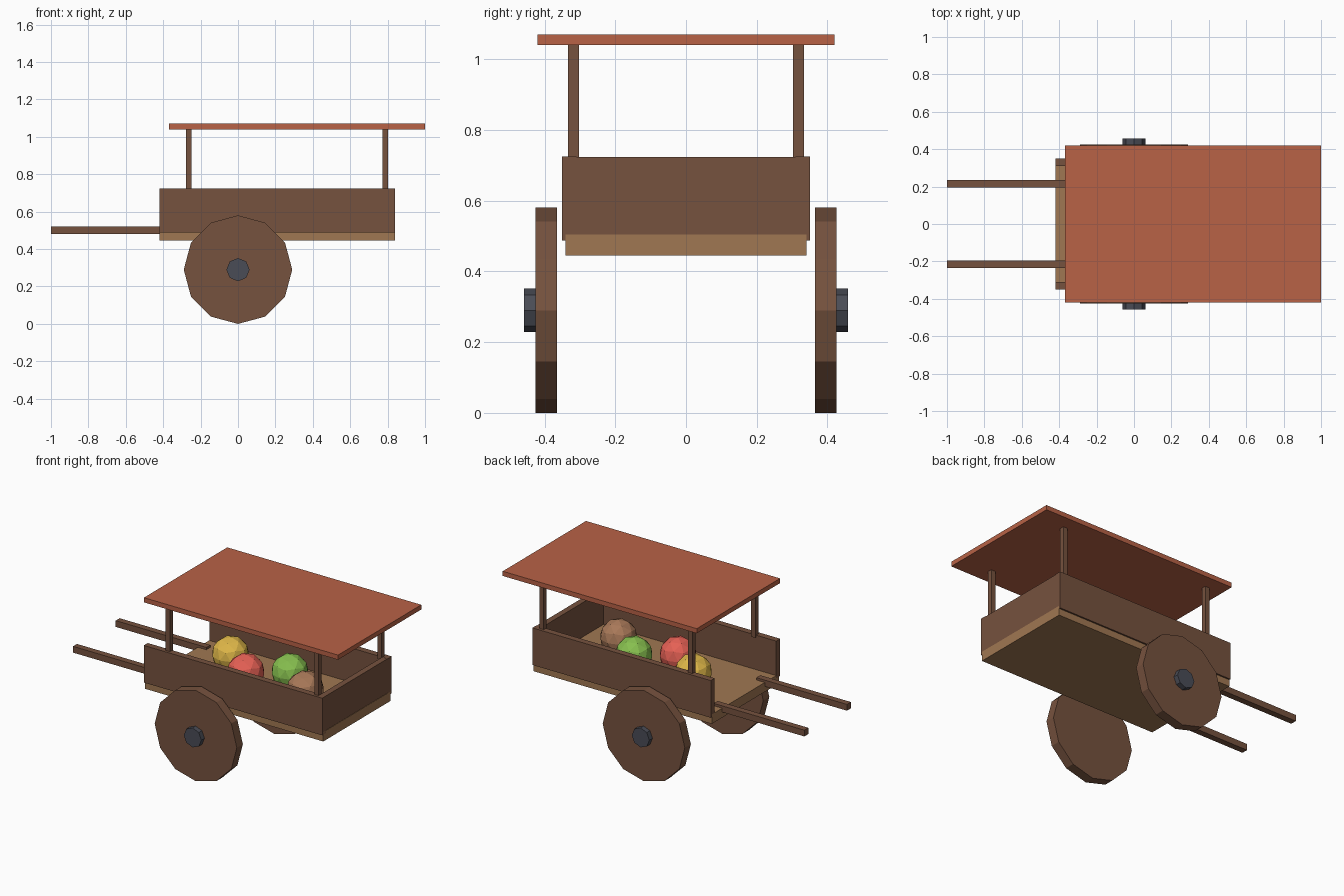
import bpy
import math

if "Cube" in bpy.data.objects:
    bpy.data.objects.remove(bpy.data.objects["Cube"], do_unlink=True)


def material(name, rgb):
    """Make a flat material from display values 0-255."""
    linear = [((c / 255 + 0.055) / 1.055) ** 2.4 for c in rgb] + [1.0]
    mat = bpy.data.materials.new(name)
    mat.use_nodes = True
    mat.diffuse_color = linear
    bsdf = mat.node_tree.nodes["Principled BSDF"]
    bsdf.inputs["Base Color"].default_value = linear
    bsdf.inputs["Roughness"].default_value = 0.9
    return mat


dark_wood = material("dark wood", (118, 82, 62))
light_wood = material("light wood", (160, 119, 82))
canopy_red = material("canopy red", (184, 98, 70))
iron = material("iron", (74, 76, 86))
fruit_colors = {
    "yellow": material("yellow fruit", (222, 182, 72)),
    "red": material("red fruit", (228, 96, 84)),
    "green": material("green fruit", (134, 190, 78)),
    "brown": material("brown fruit", (168, 120, 88)),
}


def finish(name, mat):
    obj = bpy.context.object
    obj.name = name
    obj.data.materials.append(mat)
    return obj


def box(name, xs, ys, zs, mat):
    """Box given by its extent along each axis."""
    spans = (xs, ys, zs)
    bpy.ops.mesh.primitive_cube_add(size=1, location=[sum(s) / 2 for s in spans])
    bpy.context.object.scale = [abs(s[1] - s[0]) for s in spans]
    bpy.ops.object.transform_apply(location=False, rotation=False, scale=True)
    return finish(name, mat)


def disc(name, sides, radius, ys, mat):
    """Faceted disc around the axle line, with a corner at the top."""
    bpy.ops.mesh.primitive_cylinder_add(
        vertices=sides, radius=radius, depth=abs(ys[1] - ys[0]),
        location=(0, sum(ys) / 2, 0.29), rotation=(math.pi / 2, 0, 0))
    return finish(name, mat)


# Cart body, open at the handle end
box("bed", (-0.42, 0.84), (-0.34, 0.34), (0.445, 0.505), light_wood)
box("end_board", (0.80, 0.838), (-0.345, 0.345), (0.505, 0.724), dark_wood)

# Canopy
box("canopy", (-0.37, 1.0), (-0.42, 0.42), (1.04, 1.07), canopy_red)

# Parts found on both sides
for side, s in (("left", 1), ("right", -1)):
    box(f"side_board_{side}", (-0.42, 0.84), (s * 0.31, s * 0.35), (0.488, 0.725), dark_wood)
    box(f"handle_{side}", (-1.0, -0.36), (s * 0.195, s * 0.235), (0.48, 0.52), dark_wood)
    for end, x in (("open_end", -0.263), ("board_end", 0.787)):
        box(f"post_{end}_{side}", (x - 0.015, x + 0.015),
            (s * 0.303, s * 0.333), (0.71, 1.04), dark_wood)
    disc(f"wheel_{side}", 12, 0.29, (s * 0.365, s * 0.426), dark_wood)
    disc(f"hub_{side}", 8, 0.062, (s * 0.40, s * 0.458), iron)

# Fruit, staggered along the bed
for i, color in enumerate(("yellow", "red", "green", "brown")):
    y = 0.075 if i % 2 == 0 else -0.07
    bpy.ops.mesh.primitive_ico_sphere_add(
        subdivisions=2, radius=0.11, location=(-0.105 + 0.21 * i, y, 0.592))
    finish(f"fruit_{color}", fruit_colors[color])
